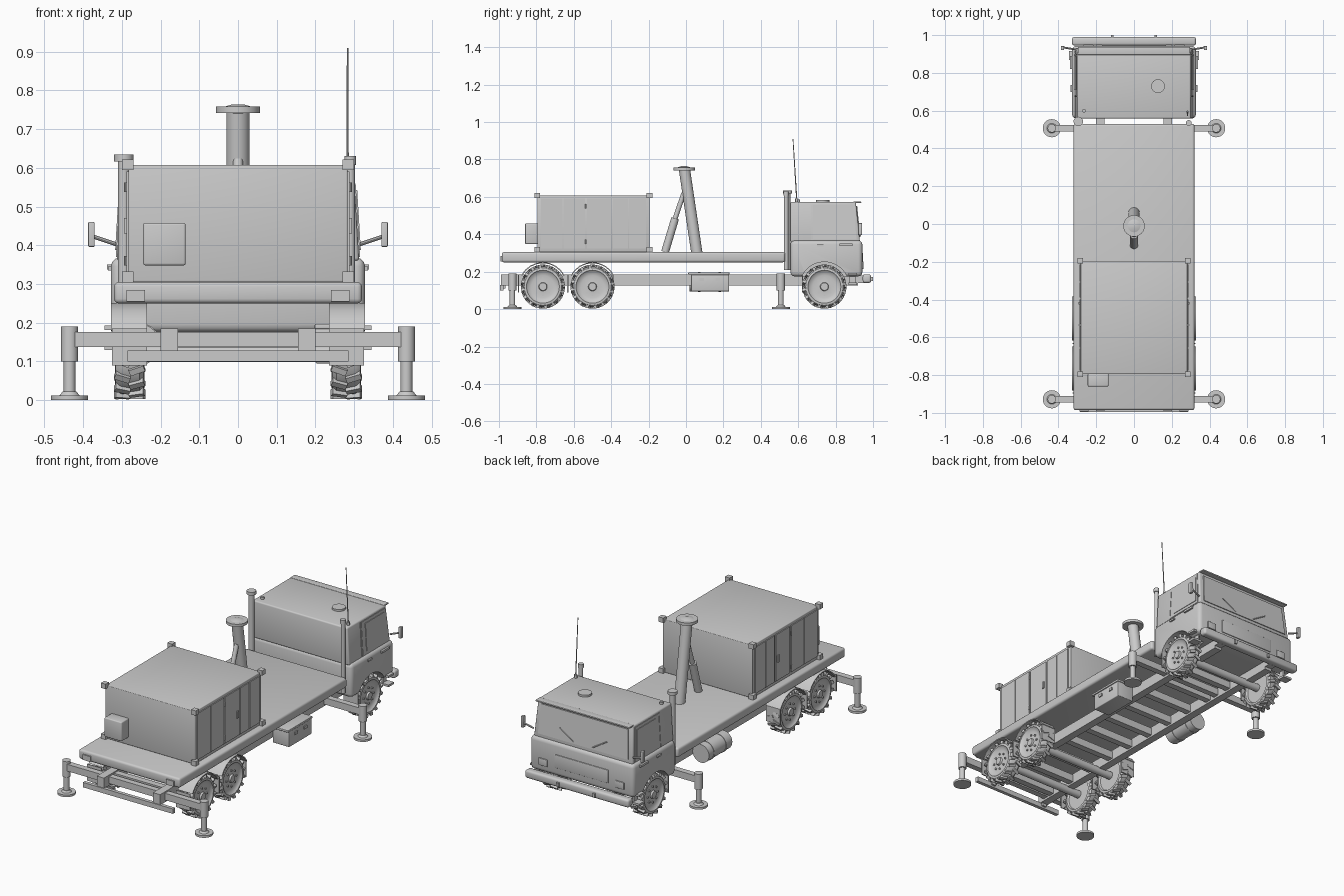
import bpy, bmesh, math
from mathutils import Vector, Matrix

if "Cube" in bpy.data.objects:
    bpy.data.objects.remove(bpy.data.objects["Cube"])

grey = bpy.data.materials.new("plain_grey")
grey.diffuse_color = (0.6, 0.6, 0.6, 1)
grey.use_nodes = True
grey.node_tree.nodes["Principled BSDF"].inputs["Base Color"].default_value = grey.diffuse_color


def finish(name, bm):
    bmesh.ops.remove_doubles(bm, verts=bm.verts, dist=1e-5)
    bmesh.ops.recalc_face_normals(bm, faces=bm.faces)
    me = bpy.data.meshes.new(name)
    bm.to_mesh(me)
    bm.free()
    me.materials.append(grey)
    ob = bpy.data.objects.new(name, me)
    bpy.context.collection.objects.link(ob)
    return ob


def box(name, x, y, z, bevel=0, top=None):
    """Box from ranges; top=(x range, y range) tapers the upper face."""
    bm = bmesh.new()
    bmesh.ops.create_cube(bm, size=1)
    for v in bm.verts:
        xr, yr = top if top and v.co.z > 0 else (x, y)
        v.co = (xr[v.co.x > 0], yr[v.co.y > 0], z[v.co.z > 0])
    if bevel:
        bmesh.ops.bevel(bm, geom=bm.edges[:], offset=bevel, segments=3, profile=0.5, affect='EDGES')
    return finish(name, bm)


def add_cyl(bm, p0, p1, r0, r1, n):
    p0, p1 = Vector(p0), Vector(p1)
    d = p1 - p0
    m = Matrix.Translation((p0 + p1) / 2) @ d.to_track_quat('Z', 'Y').to_matrix().to_4x4()
    bmesh.ops.create_cone(bm, cap_ends=True, segments=n, radius1=r0, radius2=r1, depth=d.length, matrix=m)


def cyl(name, p0, p1, r, n=24, r1=None):
    bm = bmesh.new()
    add_cyl(bm, p0, p1, r, r if r1 is None else r1, n)
    return finish(name, bm)


def prism(name, pts, offset):
    """Polygon thickened along the offset vector."""
    bm = bmesh.new()
    f = bm.faces.new([bm.verts.new(p) for p in pts])
    r = bmesh.ops.extrude_face_region(bm, geom=[f])
    bmesh.ops.translate(bm, vec=offset, verts=[v for v in r['geom'] if isinstance(v, bmesh.types.BMVert)])
    if f.is_valid and len(f.edges) and not all(len(e.link_faces) == 2 for e in f.edges):
        bm.faces.new(f.verts)
    return finish(name, bm)


WZ = 0.12
TYRE = [(0, .318), (.020, .318), (.023, .308), (.060, .304), (.082, .311), (.088, .318), (.100, .316),
        (.108, .304), (.108, .254), (.100, .244), (.088, .242), (.082, .252), (0, .252)]


def wheel(name, s, y):
    bm = bmesh.new()
    n = 36
    rings = []
    for r, x in TYRE:
        rings.append([bm.verts.new((x, r * math.cos(2 * math.pi * i / n), r * math.sin(2 * math.pi * i / n)))
                      for i in range(n)])
    for a, b in zip(rings, rings[1:]):
        for i in range(n):
            bm.faces.new((a[i], a[(i + 1) % n], b[(i + 1) % n], b[i]))
    # slanted tread lugs, staggered left and right
    for k in range(32):
        side = 1 if k % 2 else -1
        m = (Matrix.Rotation(2 * math.pi * k / 32, 4, 'X') @ Matrix.Translation((.28 + side * .019, 0, .109))
             @ Matrix.Rotation(side * .35, 4, 'Z') @ Matrix.Diagonal((.040, .016, .017, 1)))
        bmesh.ops.create_cube(bm, size=1, matrix=m)
    # wheel bolts
    for k in range(8):
        a = 2 * math.pi * k / 8
        c, d = .045 * math.cos(a), .045 * math.sin(a)
        add_cyl(bm, (.300, c, d), (.312, c, d), .006, .006, 6)
    for v in bm.verts:
        v.co = (v.co.x * s, v.co.y + y, v.co.z + WZ)
    return finish(name, bm)


# --- wheels, axles, fenders, mud flaps
AXLES = {"front": .74, "middle": -.50, "rear": -.765}
for nm, y in AXLES.items():
    cyl(nm + "_axle", (-.25, y, WZ), (.25, y, WZ), .022, 16)
    for s, side in ((1, "right"), (-1, "left")):
        wheel(f"{nm}_{side}_wheel", s, y)
        if nm == "front":
            continue
        angs = [math.radians(28 + 124 * i / 8) for i in range(9)]
        arc = [(y + r * math.cos(a), WZ + r * math.sin(a)) for r, seq in ((.131, angs), (.125, angs[::-1])) for a in seq]
        prism(f"{nm}_{side}_fender", [(s * .235, p, q) for p, q in arc], (s * .093, 0, 0))
for s in (1, -1):
    for y, top in ((-.895, .185), (-.632, .185), (-.39, .185), (.622, .215)):
        box("mud_flap", sorted((s * .235, s * .325)), (y - .003, y + .003), (.09, top))

# --- chassis ladder and deck
for s in (1, -1):
    box("frame_rail", sorted((s * .155, s * .2)), (-.99, .92), (.125, .185))
for i in range(10):
    y = -.88 + i * .165
    box("cross_member", (-.16, .16), (y - .018, y + .018), (.135, .178))
box("deck", (-.32, .32), (-.985, .53), (.25, .305), .012)
box("rear_bar", (-.285, .285), (-.995, -.975), (.10, .128))
for s in (1, -1):
    box("rear_bar_bracket", sorted((s * .165, s * .19)), (-.985, -.965), (.11, .13))
    box("tail_light", sorted((s * .24, s * .288)), (-.992, -.98), (.255, .285))

# --- stabiliser legs
for y in (-.928, .507):
    box("stabiliser_beam", (-.43, .43), (y - .017, y + .017), (.137, .176))
    for s in (1, -1):
        x = s * .435
        cyl("stabiliser_sleeve", (x, y, .10), (x, y, .19), .022)
        cyl("stabiliser_ram", (x, y, .01), (x, y, .12), .015)
        cyl("stabiliser_foot", (x, y, 0), (x, y, .012), .048, 32)
        cyl("stabiliser_foot_boss", (x, y, .012), (x, y, .022), .026, 24, .018)

# --- toolbox and fuel tank
box("toolbox", (.20, .305), (.027, .23), (.095, .185), .004)
box("toolbox_lid", (.198, .309), (.012, .232), (.184, .197), .003)
for y in (.085, .17):
    box("toolbox_latch", (.304, .311), (y - .012, y + .012), (.150, .165))
cyl("fuel_tank", (-.255, .02, .145), (-.255, .23, .145), .052, 32)
for y in (.07, .18):
    cyl("tank_strap", (-.255, y - .007, .145), (-.255, y + .007, .145), .0545, 32)

# --- container
CX, CY0, CY1, CZ0, CZ1 = .283, -.795, -.195, .305, .608
box("container", (-CX, CX), (CY0, CY1), (CZ0, CZ1), .004)
for x in (-.285, .285):
    for y in (CY0, CY1):
        for z in (.318, .608):
            box("corner_fitting", (x - .015, x + .015), (y - .015, y + .015), (z - .014, z + .014))
for s in (1, -1):
    for a, b in ((-.775, -.66), (-.655, -.54), (-.53, -.40), (-.39, -.31), (-.305, -.215)):
        box("side_panel", sorted((s * CX, s * (CX + .005))), (a, b), (.325, .59))
    for z in (.36, .55):
        cyl("door_hinge", (s * .290, -.535, z - .012), (s * .290, -.535, z + .012), .004, 8)
    box("door_handle", sorted((s * .286, s * .295)), (-.425, -.412), (.43, .47))
box("cooling_unit", (-.245, -.135), (-.86, -.79), (.348, .458), .006)

# --- mast with support strut
cyl("mast", (0, .058, .30), (0, -.008, .745), .03, 32)
cyl("mast_cap", (0, -.01, .742), (0, -.01, .758), .057, 32)
cyl("mast_cap_dome", (0, -.01, .758), (0, -.01, .764), .034, 24, .015)
cyl("strut_cylinder", (0, -.112, .305), (0, -.058, .485), .021, 24)
cyl("strut_rod", (0, -.058, .485), (0, -.012, .62), .013, 16)

# --- exhaust stack, intake and antenna behind the cab
cyl("exhaust_stack", (-.295, .543, .21), (-.295, .543, .622), .015)
cyl("exhaust_cap", (-.295, .543, .617), (-.295, .543, .635), .025)
cyl("intake_pipe", (.290, .535, .21), (.290, .535, .615), .012)
cyl("intake_cap", (.290, .535, .608), (.290, .535, .630), .015)
cyl("antenna_base", (.283, .592, .57), (.283, .592, .592), .008, 12)
cyl("antenna", (.283, .592, .585), (.283, .572, .91), .0032, 8, .002)

# --- lower cab with wheel arches cut out
lower = box("lower_cab", (-.328, .328), (.558, .943), (.175, .368), .022)
for s in (1, -1):
    cut = cyl("arch_cutter", (s * .23, .74, WZ), (s * .45, .74, WZ), .132, 40)
    cut.hide_render = True
    m = lower.modifiers.new("arch", 'BOOLEAN')
    m.object, m.operation, m.solver = cut, 'DIFFERENCE', 'EXACT'
    bpy.context.view_layer.objects.active = lower
    bpy.ops.object.modifier_apply(modifier=m.name)
    bpy.data.objects.remove(cut)

# --- upper cab
Z0, Z1 = .36, .573
box("upper_cab", (-.313, .313), (.558, .930), (Z0, Z1), .008, ((-.300, .300), (.558, .908)))
box("roof_visor", (-.297, .297), (.895, .937), (.566, .575), .003)


def side_x(z):
    return .313 - .013 * (z - Z0) / (Z1 - Z0)


def front_y(z):
    return .930 - .022 * (z - Z0) / (Z1 - Z0)


def side_plate(name, s, y0, y1, z0, z1, t=.004, slant=0):
    pts = [(s * side_x(z), y, z) for y, z in ((y0, z0), (y1, z0), (y1 - slant, z1), (y0, z1))]
    prism(name, pts, (s * t, 0, 0))


for s in (1, -1):
    side_plate("door", s, .68, .912, .372, .560, .003, .018)
    side_plate("side_window", s, .712, .898, .388, .543, .006, .014)
    side_plate("door_seam", s, .672, .677, .37, .56, .003)
    box("door_handle_cab", sorted((s * .326, s * .336)), (.70, .735), (.335, .345))
    box("side_marker", sorted((s * .325, s * .338)), (.82, .89), (.338, .350))
    for z in (.135, .187):
        box("cab_step", sorted((s * .29, s * .345)), (.868, .915), (z - .006, z + .006))
    box("step_bracket", sorted((s * .295, s * .305)), (.875, .905), (.135, .19))
    # mirrors
    cyl("mirror_arm", (s * .315, .925, .403), (s * .375, .935, .423), .005, 8)
    box("mirror", sorted((s * .370, s * .387)), (.920, .942), (.396, .460), .003)
    # wipers, headlights, tow hooks
    cyl("wiper", (s * .06, front_y(.40) + .007, .395), (s * .15, front_y(.45) + .007, .45), .003, 6)
    box("headlight", sorted((s * .215, s * .27)), (.94, .949), (.215, .255), .002)
    box("tow_hook", sorted((s * .108, s * .122)), (.985, 1.0), (.150, .172))
    box("bumper_mount", sorted((s * .155, s * .2)), (.90, .955), (.14, .18))
prism("windscreen", [(x, front_y(z), z) for x, z in ((-.285, .385), (.285, .385), (.275, .550), (-.275, .550))],
      (0, .005, 0))
box("front_bumper", (-.328, .328), (.945, .990), (.140, .186), .012)
box("grille", (-.17, .17), (.94, .947), (.225, .30), .002)
cyl("roof_hatch", (.127, .73, .57), (.127, .73, .584), .036, 32)
cyl("roof_beacon", (-.265, .60, .57), (-.265, .60, .586), .010, 12)

# --- smooth shading with sharp edges kept
bpy.ops.object.select_all(action='SELECT')
bpy.context.view_layer.objects.active = lower
bpy.ops.object.shade_smooth_by_angle(angle=math.radians(35))
